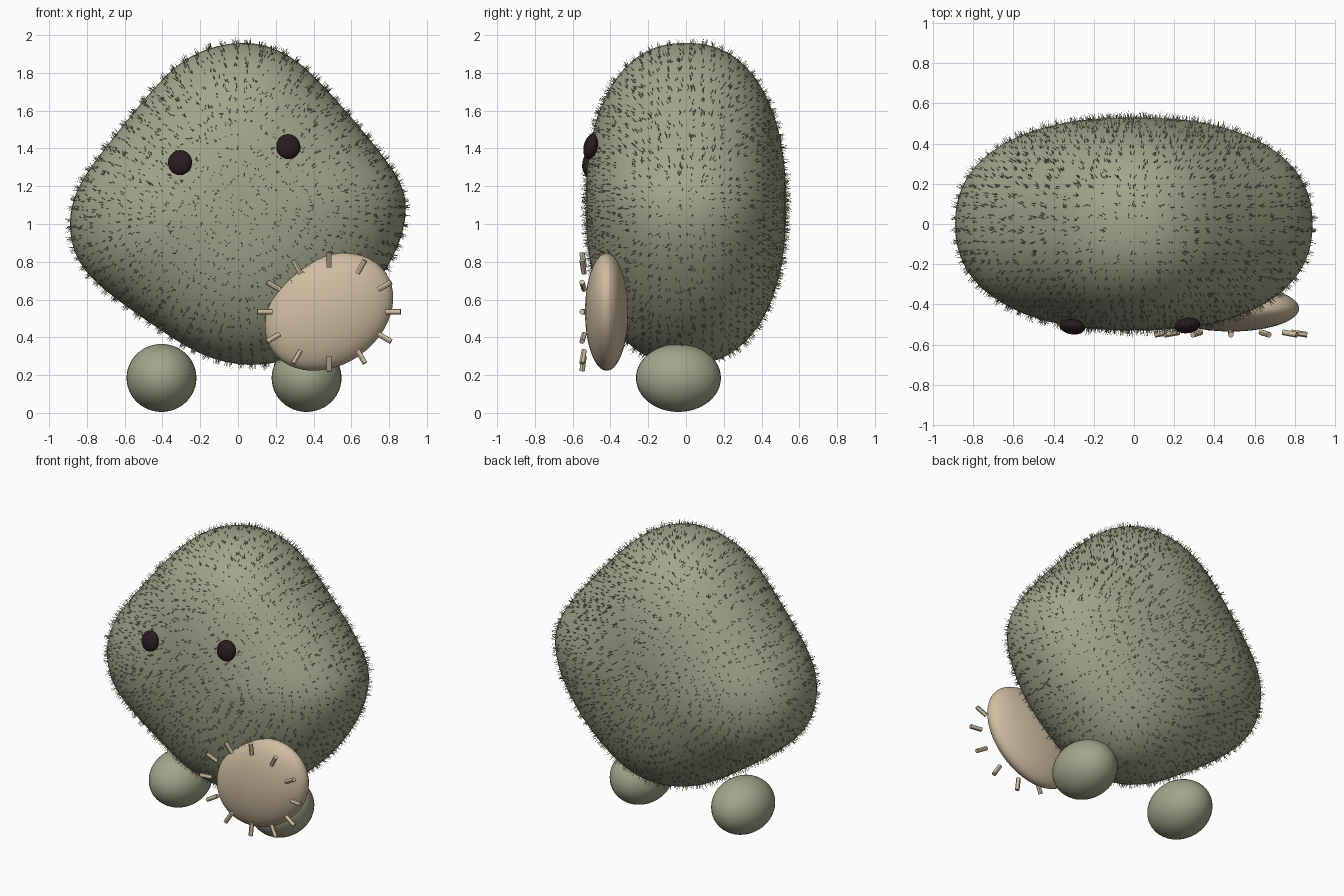
import bpy, bmesh, math, random
from mathutils import Vector, Matrix

random.seed(4)
cube = bpy.data.objects.get("Cube")
if cube:
    bpy.data.objects.remove(cube, do_unlink=True)


def material(name, rgb):
    mat = bpy.data.materials.new(name)
    mat.use_nodes = True
    colour = (*rgb, 1)
    mat.diffuse_color = colour
    mat.node_tree.nodes["Principled BSDF"].inputs["Base Color"].default_value = colour
    return mat


olive = material("olive green", (0.36, 0.38, 0.26))
black = material("brown black", (0.021, 0.012, 0.013))
tan = material("tan", (0.63, 0.51, 0.36))


def add_object(name, bm, mat, smooth=True):
    mesh = bpy.data.meshes.new(name)
    bm.to_mesh(mesh)
    bm.free()
    mesh.materials.append(mat)
    for face in mesh.polygons:
        face.use_smooth = smooth
    obj = bpy.data.objects.new(name, mesh)
    bpy.context.collection.objects.link(obj)
    return obj


def ellipsoid(name, centre, radii, mat, rotation=Matrix()):
    bm = bmesh.new()
    bmesh.ops.create_uvsphere(bm, u_segments=40, v_segments=24, radius=1)
    bm.transform(Matrix.Translation(centre) @ rotation @ Matrix.Diagonal((*radii, 1)))
    return add_object(name, bm, mat)


def smooth_loop(points, steps):
    """Closed Catmull-Rom curve through the points."""
    result = []
    n = len(points)
    for i in range(n):
        a, b, c, d = (Vector(points[(i + k) % n]) for k in (-1, 0, 1, 2))
        for s in range(steps):
            t = s / steps
            result.append(0.5 * (2 * b + (c - a) * t + (2 * a - 5 * b + 4 * c - d) * t * t
                                 + (3 * b - a - 3 * c + d) * t ** 3))
    for _ in range(3):
        result = [(result[i - 1] + 2 * p + result[(i + 1) % len(result)]) / 4
                  for i, p in enumerate(result)]
    return result


# Body: rounded diamond outline, swollen from front to back
MIDDLE = Vector((0, 1.1))
DEPTH = 0.53
POWER = 2 / 2.3
outline = smooth_loop([
    (0.03, 1.967), (-0.26, 1.89), (-0.47, 1.69), (-0.68, 1.43), (-0.84, 1.21),
    (-0.895, 1.0), (-0.84, 0.79), (-0.68, 0.63), (-0.44, 0.46), (-0.2, 0.31),
    (0.05, 0.25), (0.29, 0.29), (0.51, 0.44), (0.69, 0.62), (0.84, 0.86),
    (0.892, 1.07), (0.855, 1.23), (0.72, 1.42), (0.49, 1.69), (0.28, 1.89)], 4)

bm = bmesh.new()
rings = []
LAYERS = 36
for j in range(LAYERS + 1):
    angle = math.pi * (j / LAYERS - 0.5)
    y = math.copysign(abs(math.sin(angle)) ** POWER, angle) * DEPTH
    scale = max(math.cos(angle), 0) ** POWER
    ring = []
    for p in outline:
        q = MIDDLE + (p - MIDDLE) * scale
        ring.append(bm.verts.new((q.x, y, q.y)))
    rings.append(ring)
for lower, upper in zip(rings, rings[1:]):
    for i in range(len(outline)):
        bm.faces.new((lower[i - 1], lower[i], upper[i], upper[i - 1]))
bmesh.ops.remove_doubles(bm, verts=bm.verts, dist=0.0005)
bmesh.ops.recalc_face_normals(bm, faces=bm.faces)
bm.normal_update()

# Fur: short thin spikes scattered evenly over the body
fur = bmesh.new()
faces = list(bm.faces)
for face in random.choices(faces, weights=[f.calc_area() for f in faces], k=6000):
    weights = [random.random() + 0.01 for _ in face.verts]
    total = sum(weights)
    root = sum((v.co * w for v, w in zip(face.verts, weights)), Vector()) / total
    normal = sum((v.normal * w for v, w in zip(face.verts, weights)), Vector()).normalized()
    jitter = Vector([random.uniform(-0.4, 0.4) for _ in range(3)])
    direction = (normal + jitter).normalized()
    side = direction.orthogonal().normalized() * 0.002
    tip = fur.verts.new(root + direction * random.uniform(0.025, 0.04))
    base = [fur.verts.new(root - normal * 0.002
                          + Matrix.Rotation(math.tau * k / 3, 3, direction) @ side)
            for k in range(3)]
    for k in range(3):
        fur.faces.new((base[k - 1], base[k], tip))
add_object("body", bm, olive)
add_object("fur", fur, olive, smooth=False)

# Feet
for name, x in (("right_foot", -0.405), ("left_foot", 0.363)):
    ellipsoid(name, (x, -0.04, 0.185), (0.185, 0.225, 0.18), olive)

# Eyes, tilted to follow the body
for name, x, y, z in (("right_eye", -0.307, -0.511, 1.325), ("left_eye", 0.266, -0.505, 1.41)):
    tilt = Matrix.Rotation(math.copysign(0.15, x), 4, "Z") @ Matrix.Rotation(-0.22, 4, "X")
    ellipsoid(name, (x, y, z), (0.064, 0.036, 0.067), black, tilt)

# Patch: flat slanted oval on the lower left of the front
PATCH = Vector((0.482, -0.42, 0.535))
ellipsoid("patch", PATCH, (0.365, 0.115, 0.282), tan,
          Matrix.Rotation(-math.radians(35), 4, "Y"))

# Stitches: small pegs in a ring in front of the patch
for i in range(12):
    angle = math.tau * i / 12
    out = Vector((math.cos(angle), -0.15, math.sin(angle)))
    spot = PATCH + Vector((0.34 * math.cos(angle), -0.125, 0.275 * math.sin(angle)))
    bm = bmesh.new()
    bmesh.ops.create_cone(bm, cap_ends=True, segments=12, radius1=0.014,
                          radius2=0.014, depth=0.08)
    bm.transform(Matrix.Translation(spot) @ out.to_track_quat("Z", "Y").to_matrix().to_4x4())
    peg = add_object(f"stitch_{i + 1}", bm, tan)
    bpy.ops.object.select_all(action="DESELECT")
    bpy.context.view_layer.objects.active = peg
    peg.select_set(True)
    bpy.ops.object.shade_smooth_by_angle()
